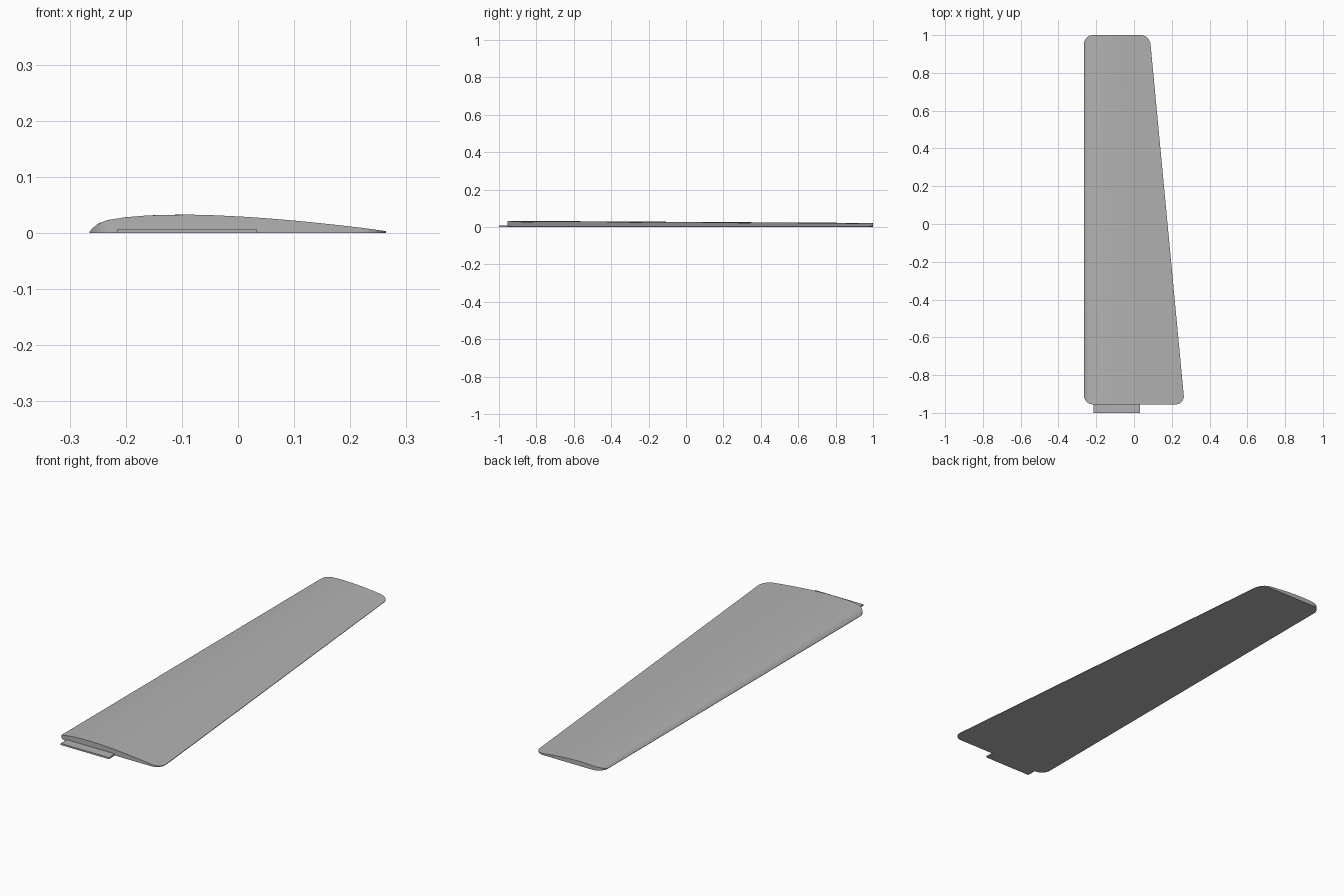
import bpy
import bmesh
import math

cube = bpy.data.objects.get("Cube")
if cube:
    bpy.data.objects.remove(cube, do_unlink=True)

grey = bpy.data.materials.new("plain grey")
grey.use_nodes = True
GREY = (0.45, 0.45, 0.45, 1)
grey.diffuse_color = GREY
grey.node_tree.nodes["Principled BSDF"].inputs["Base Color"].default_value = GREY

LEAD, ROOT, TIP = -0.265, -0.955, 1.0
RADIUS = 0.048
ROOT_CHORD, TIP_CHORD = 0.533, 0.348
# Upper surface: chord fraction, height at the root
PROFILE = [(0, 0.002), (0.012, 0.009), (0.03, 0.017), (0.06, 0.023), (0.12, 0.028),
           (0.2, 0.0315), (0.31, 0.033), (0.4, 0.032), (0.5, 0.0295), (0.6, 0.026),
           (0.7, 0.0215), (0.8, 0.016), (0.9, 0.010), (1, 0.003)]


def height(u):
    for (a, za), (b, zb) in zip(PROFILE, PROFILE[1:]):
        if u <= b:
            return za + (zb - za) * (u - a) / (b - a)
    return PROFILE[-1][1]


def make_object(name, bm):
    bmesh.ops.recalc_face_normals(bm, faces=bm.faces)
    mesh = bpy.data.meshes.new(name)
    bm.to_mesh(mesh)
    bm.free()
    mesh.materials.append(grey)
    obj = bpy.data.objects.new(name, mesh)
    bpy.context.collection.objects.link(obj)
    return obj


# Blade: tapered flat-bottomed aerofoil, rows narrowed at both ends to round the corners
STEPS = 8
arc = [(RADIUS * (1 - math.sin(t)), RADIUS * (1 - math.cos(t)))
       for t in (math.pi / 2 * i / STEPS for i in range(STEPS + 1))]
rows = [(ROOT + dy, inset) for inset, dy in arc]
rows += [(TIP - dy, inset) for inset, dy in reversed(arc)]

bm = bmesh.new()
loops = []
for y, inset in rows:
    t = (y - ROOT) / (TIP - ROOT)
    chord = ROOT_CHORD + (TIP_CHORD - ROOT_CHORD) * t
    start, end = inset / chord, 1 - inset / chord
    top, bottom = [], []
    for u, _ in PROFILE:
        v = start + (end - start) * u
        x = LEAD + v * chord
        top.append(bm.verts.new((x, y, height(v) * chord / ROOT_CHORD)))
        bottom.append(bm.verts.new((x, y, 0)))
    loops.append(top + bottom[::-1])

for a, b in zip(loops, loops[1:]):
    for i in range(len(a)):
        j = (i + 1) % len(a)
        bm.faces.new((a[i], a[j], b[j], b[i]))
bm.faces.new(loops[0])
bm.faces.new(loops[-1])
blade = make_object("blade", bm)
bpy.ops.object.select_all(action="DESELECT")
blade.select_set(True)
bpy.context.view_layer.objects.active = blade
bpy.ops.object.shade_smooth_by_angle(angle=math.radians(30))

# Mounting tab at the wide end
bm = bmesh.new()
bmesh.ops.create_cube(bm, size=1)
bmesh.ops.scale(bm, vec=(0.248, 0.055, 0.0075), verts=bm.verts)
bmesh.ops.translate(bm, vec=(-0.091, -0.9725, 0.00375), verts=bm.verts)
make_object("mounting_tab", bm)
